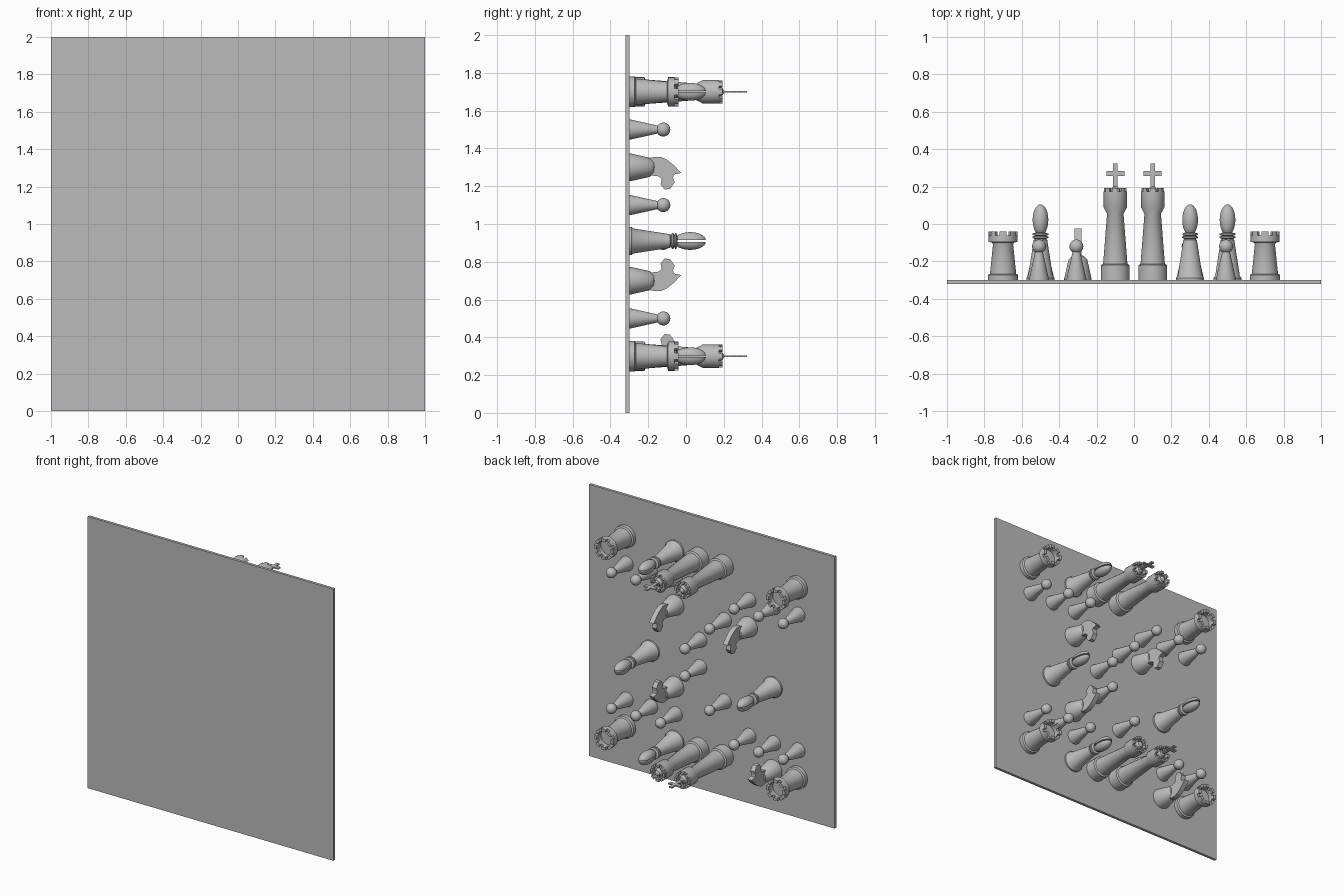
import bpy, bmesh, math
from mathutils import Matrix, Vector

if "Cube" in bpy.data.objects:
    bpy.data.objects.remove(bpy.data.objects["Cube"])

grey = bpy.data.materials.new("plain grey")
grey.diffuse_color = (0.5, 0.5, 0.5, 1)
grey.use_nodes = True
grey.node_tree.nodes["Principled BSDF"].inputs["Base Color"].default_value = grey.diffuse_color

# Pieces are modelled upright on local z, then tipped so local z points to world +y
# and local y (the facing direction) points to world -z.
TIP = Matrix(((1, 0, 0), (0, 0, 1), (0, -1, 0))).to_4x4()
FLOOR = -0.30


def lathe(bm, profile, segs=32):
    """Revolve (radius, height) points about z; both ends closed on the axis."""
    rings = []
    for r, h in profile:
        if r == 0:
            rings.append([bm.verts.new((0, 0, h))] * segs)
        else:
            rings.append([bm.verts.new((r * math.cos(2 * math.pi * i / segs),
                                        r * math.sin(2 * math.pi * i / segs), h)) for i in range(segs)])
    for a, b in zip(rings, rings[1:]):
        for i in range(segs):
            j = (i + 1) % segs
            quad = list(dict.fromkeys((a[i], a[j], b[j], b[i])))
            bm.faces.new(quad)


def prism(bm, outline, offset):
    """Extrude a closed outline by an offset vector."""
    lo = [bm.verts.new(p) for p in outline]
    hi = [bm.verts.new(Vector(p) + Vector(offset)) for p in outline]
    bm.faces.new(lo[::-1])
    bm.faces.new(hi)
    for i in range(len(lo)):
        j = (i + 1) % len(lo)
        bm.faces.new((lo[i], lo[j], hi[j], hi[i]))


def teeth(bm, count, r0, r1, h0, h1, fill):
    """Ring of curved battlement blocks."""
    for k in range(count):
        a0 = 2 * math.pi * k / count
        angs = [a0 + 2 * math.pi / count * fill * (t / 3 - 0.5) for t in range(4)]
        pts = [(r1 * math.cos(a), r1 * math.sin(a), h0) for a in angs]
        pts += [(r0 * math.cos(a), r0 * math.sin(a), h0) for a in reversed(angs)]
        prism(bm, pts, (0, 0, h1 - h0))


def ball(bm, radius, centre, scale=(1, 1, 1)):
    m = Matrix.Translation(centre) @ Matrix.Diagonal((*scale, 1))
    return bmesh.ops.create_uvsphere(bm, u_segments=24, v_segments=14, radius=radius, matrix=m)["verts"]


def box(bm, size, centre):
    m = Matrix.Translation(centre) @ Matrix.Diagonal((*size, 1))
    bmesh.ops.create_cube(bm, size=1, matrix=m)


def finish(bm, name):
    bmesh.ops.recalc_face_normals(bm, faces=bm.faces)
    me = bpy.data.meshes.new(name)
    bm.to_mesh(me)
    bm.free()
    me.materials.append(grey)
    me.polygons.foreach_set("use_smooth", [True] * len(me.polygons))
    me.set_sharp_from_angle(angle=math.radians(35))
    return me


def pawn():
    bm = bmesh.new()
    lathe(bm, [(0, 0), (.053, 0), (.053, .006), (.021, .15), (0, .15)], 24)
    ball(bm, .037, (0, 0, .18))
    return finish(bm, "pawn")


def rook():
    bm = bmesh.new()
    lathe(bm, [(0, 0), (.081, 0), (.081, .028), (.07, .034), (.054, .19), (.058, .2), (.077, .205),
               (.077, .238), (.056, .238), (.056, .21), (0, .21)])
    teeth(bm, 8, .056, .077, .236, .26, .6)
    return finish(bm, "rook")


def knight():
    bm = bmesh.new()
    # round foot
    lathe(bm, [(0, 0), (.073, 0), (.073, .008), (.05, .11), (.03, .13), (0, .135)])
    # flat head cut from a side outline (facing, height)
    side = [(-.045, .09), (-.055, .13), (-.056, .165), (-.04, .2), (-.012, .235), (.03, .275), (.038, .235),
            (.055, .232), (.08, .24), (.115, .215), (.117, .187), (.09, .165), (.06, .172), (.046, .15), (.042, .09)]
    prism(bm, [(-.018, f, h) for f, h in side], (.036, 0, 0))
    return finish(bm, "knight")


def bishop():
    bm = bmesh.new()
    lathe(bm, [(0, 0), (.075, 0), (.075, .012), (.066, .022), (.036, .215), (.03, .22), (.043, .226), (.043, .233),
               (.03, .237), (.042, .242), (.042, .248), (.028, .254), (0, .254)])
    # head made of two halves with a slot between them
    for s in (1, -1):
        tmp = bmesh.new()
        ball(tmp, 1, (0, 0, .322), (.042, .043, .083))
        cut = bmesh.ops.bisect_plane(tmp, geom=tmp.verts[:] + tmp.edges[:] + tmp.faces[:], plane_co=(0, s * .0005, 0),
                                     plane_no=(0, s, 0), clear_inner=True)
        edges = [e for e in cut["geom_cut"] if isinstance(e, bmesh.types.BMEdge)]
        bmesh.ops.contextual_create(tmp, geom=edges)
        bmesh.ops.translate(tmp, verts=tmp.verts, vec=(0, s * .004, 0))
        half = bpy.data.meshes.new("bishop_half")
        tmp.to_mesh(half)
        tmp.free()
        bm.from_mesh(half)
        bpy.data.meshes.remove(half)
    return finish(bm, "bishop")


def royal(name, cross):
    bm = bmesh.new()
    lathe(bm, [(0, 0), (.077, 0), (.077, .08), (.065, .086), (.044, .355), (.062, .388), (.062, .474),
               (.044, .474), (.044, .462), (.03, .466), (.02, .492), (0, .505)])
    teeth(bm, 8, .045, .061, .472, .492, .6)
    if cross:
        box(bm, (.024, .01, .13), (0, 0, .558))
        box(bm, (.096, .01, .026), (0, 0, .57))
    return finish(bm, name)


# Board: a thin upright slab
bm = bmesh.new()
box(bm, (2, .02, 2), (0, FLOOR - .01, 1))
board_mesh = finish(bm, "board")
bpy.context.collection.objects.link(bpy.data.objects.new("board", board_mesh))


def place(mesh, spots, flip=False):
    turn = Matrix.Rotation(math.pi if flip else 0, 4, 'Z')
    for x, z in spots:
        ob = bpy.data.objects.new(mesh.name, mesh)
        ob.matrix_world = Matrix.Translation((x, FLOOR, z)) @ TIP @ turn
        bpy.context.collection.objects.link(ob)


# Piece positions on the 0.2 grid of squares
place(rook(), [(x, z) for x in (-.7, .7) for z in (.3, 1.7)])
home = [(x, z) for z in (.5, 1.5) for x in (-.7, -.5, -.3, .3, .5, .7)]
place(pawn(), [(x - .008, z) for x, z in home + [(-.1, 1.3), (.1, 1.1), (.1, .9), (-.1, .7)]])
horse = knight()
place(horse, [(.3, 1.3), (-.3, 1.3)])
place(horse, [(.3, .7), (-.5, .3)], flip=True)
place(bishop(), [(.3, 1.7), (.3, .3), (.5, .91), (-.5, .91)])
place(royal("king", True), [(.1, 1.7), (-.1, .3)])
place(royal("queen", False), [(-.1, 1.7), (.1, .3)])
